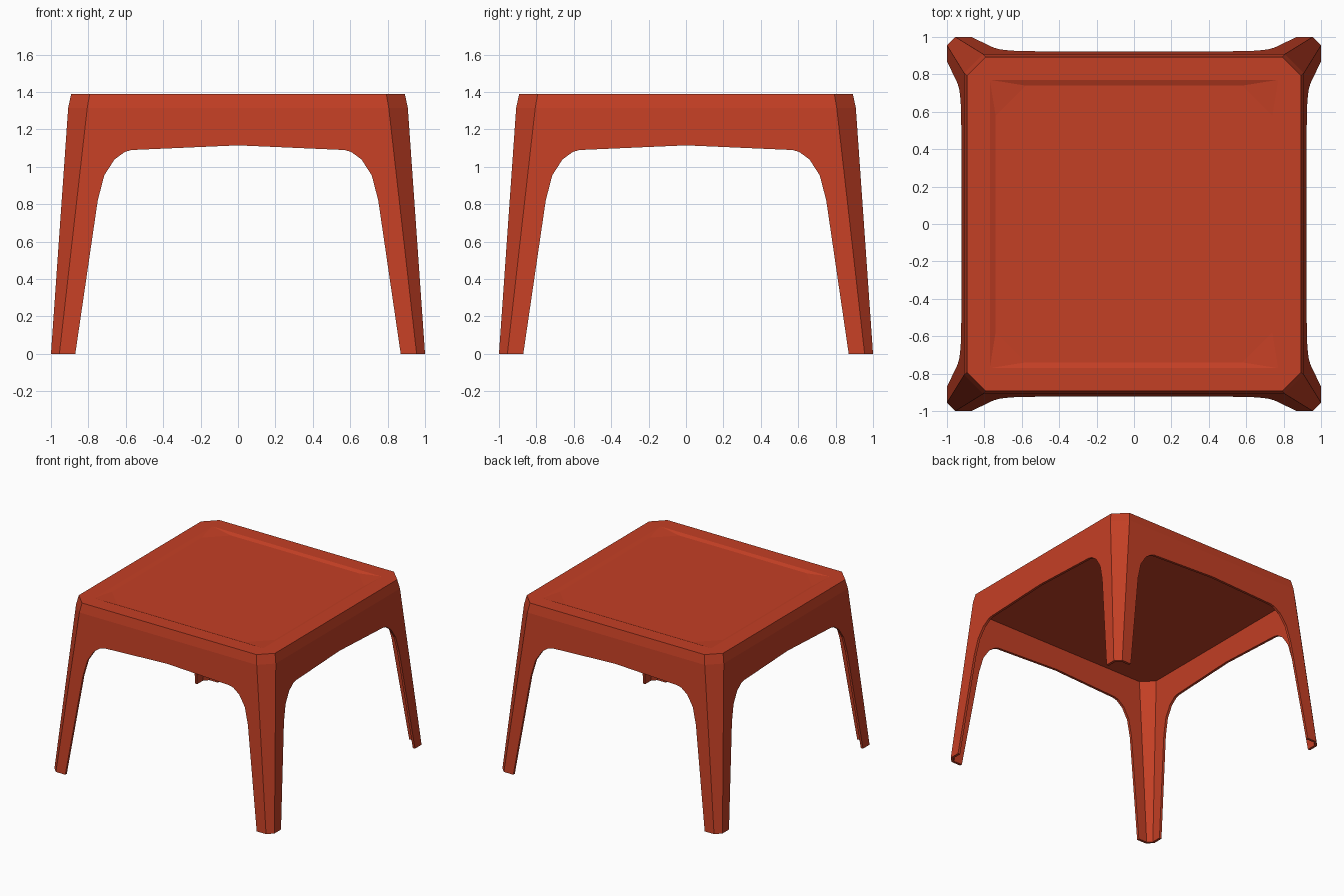
import bpy, bmesh

if "Cube" in bpy.data.objects:
    bpy.data.objects.remove(bpy.data.objects["Cube"])

red = bpy.data.materials.new("brick red plastic")
red.diffuse_color = (0.55, 0.05, 0.018, 1)
red.use_nodes = True
red.node_tree.nodes["Principled BSDF"].inputs["Base Color"].default_value = red.diffuse_color


def octagon(a, b, z):
    """Square of half width a with chamfered corners starting at b."""
    return [(a, -b, z), (a, b, z), (b, a, z), (-b, a, z),
            (-a, b, z), (-a, -b, z), (-b, -a, z), (b, -a, z)]


def loft(name, rings):
    bm = bmesh.new()
    loops = [[bm.verts.new(p) for p in r] for r in rings]
    n = len(loops[0])
    for lo, hi in zip(loops, loops[1:]):
        for i in range(n):
            j = (i + 1) % n
            bm.faces.new((lo[i], lo[j], hi[j], hi[i]))
    bm.faces.new(loops[0][::-1])
    bm.faces.new(loops[-1])
    bmesh.ops.recalc_face_normals(bm, faces=bm.faces)
    me = bpy.data.meshes.new(name)
    bm.to_mesh(me)
    bm.free()
    me.materials.append(red)
    ob = bpy.data.objects.new(name, me)
    bpy.context.collection.objects.link(ob)
    return ob


# outer body: tapered octagon, softened rim, shallow dish in the seat
R, D = 0.77, 0.012
stool = loft("stool", [
    octagon(1.0, 0.955, 0), octagon(0.908, 0.806, 1.315),
    octagon(0.892, 0.793, 1.39), octagon(R, R - 0.005, 1.39),
    octagon(R - 0.03, 0.58, 1.39 - D)])

# hollow inside, parallel to the outer walls
T = 0.02


def inner(z):
    k = z / 1.315
    return octagon(1.0 - 0.092 * k - T, 0.955 - 0.149 * k - T * 0.414, z)


cutters = [loft("hollow_cutter", [inner(-0.1), inner(1.3)])]

# arched openings between the legs, front-back and side-side
half = [(0.885, -0.1), (0.87, 0), (0.75, 0.82), (0.715, 0.955), (0.66, 1.04),
        (0.605, 1.08), (0.57, 1.09)]
arch = half + [(0, 1.115)] + [(-x, z) for x, z in reversed(half)]
cutters.append(loft("front_arch_cutter",
                    [[(x, y, z) for x, z in arch] for y in (-1.5, 1.5)]))
cutters.append(loft("side_arch_cutter",
                    [[(y, x, z) for x, z in arch] for y in (-1.5, 1.5)]))

bpy.context.view_layer.objects.active = stool
for c in cutters:
    c.hide_render = True
    m = stool.modifiers.new(c.name, 'BOOLEAN')
    m.operation = 'DIFFERENCE'
    m.solver = 'EXACT'
    m.object = c
    bpy.ops.object.modifier_apply(modifier=m.name)
for c in cutters:
    bpy.data.objects.remove(c)
